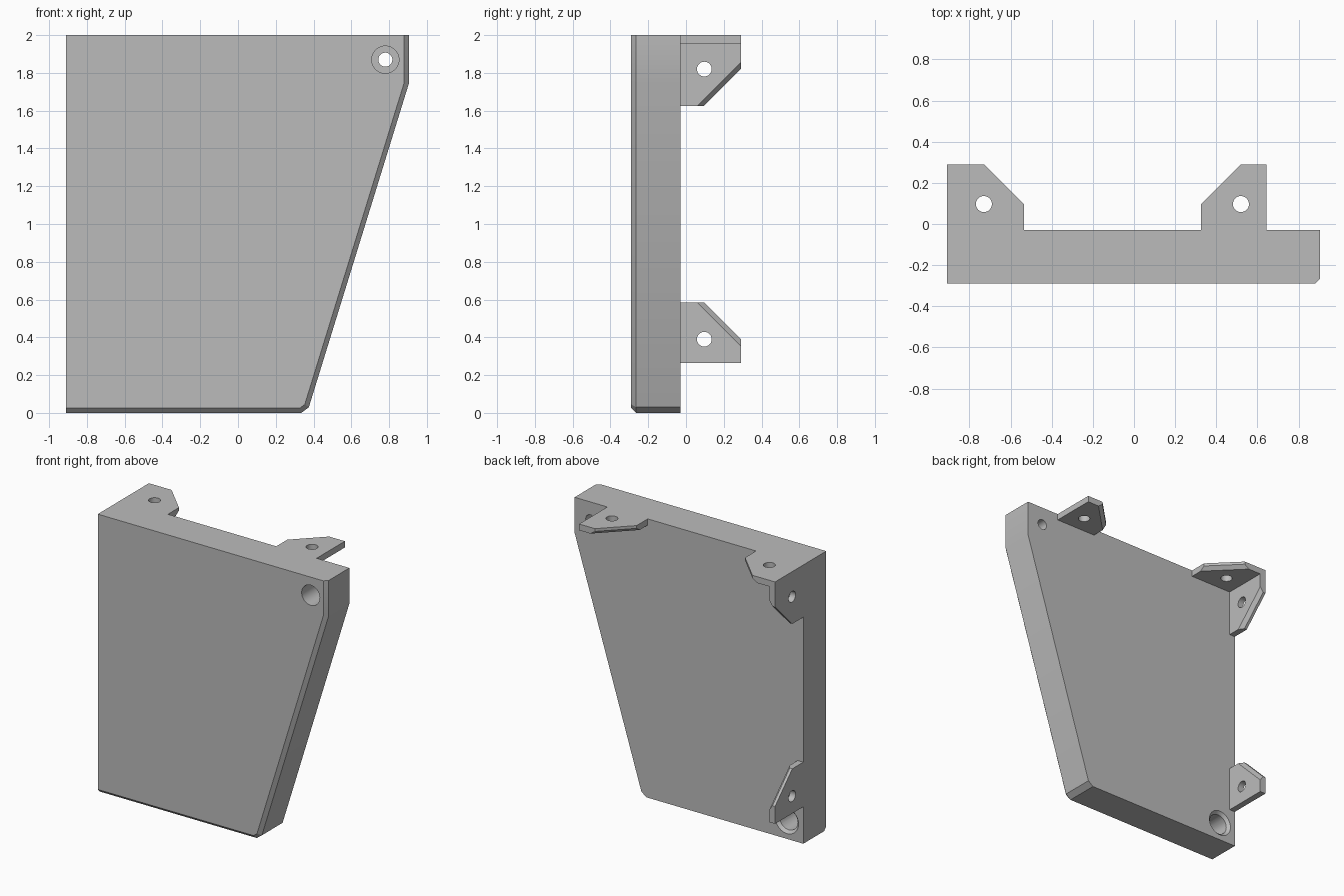
import bpy, bmesh, math
from mathutils import Vector, Matrix

cube = bpy.data.objects.get("Cube")
if cube:
    bpy.data.objects.remove(cube, do_unlink=True)

grey = bpy.data.materials.new("mid grey")
grey.use_nodes = True
colour = (0.5, 0.5, 0.5, 1)
grey.diffuse_color = colour
grey.node_tree.nodes["Principled BSDF"].inputs["Base Color"].default_value = colour

FRONT, BACK, REAR = -0.29, -0.03, 0.29
SIDE, TOP = -0.91, 2.0
THICK, CHAMFER = 0.045, 0.025


def make_object(name, bm):
    bmesh.ops.recalc_face_normals(bm, faces=bm.faces)
    mesh = bpy.data.meshes.new(name)
    bm.to_mesh(mesh)
    bm.free()
    mesh.materials.append(grey)
    obj = bpy.data.objects.new(name, mesh)
    bpy.context.collection.objects.link(obj)
    return obj


def prism(name, outline, place, depth, chamfered):
    """Extrude an outline; bevel the listed edges of the far rim."""
    bm = bmesh.new()
    near = [bm.verts.new(place(u, v, 0)) for u, v in outline]
    far = [bm.verts.new(place(u, v, depth)) for u, v in outline]
    n = len(outline)
    bm.faces.new(near)
    bm.faces.new(far)
    for i in range(n):
        j = (i + 1) % n
        bm.faces.new((near[i], near[j], far[j], far[i]))
    bmesh.ops.recalc_face_normals(bm, faces=bm.faces)
    rim = [bm.edges.get((far[i], far[(i + 1) % n])) for i in chamfered]
    bmesh.ops.bevel(bm, geom=rim, offset=CHAMFER, offset_type='OFFSET',
                    segments=1, profile=0.5, affect='EDGES')
    return make_object(name, bm)


def drill(obj, start, end, r1, r2=None):
    """Cut a round or tapered hole between two points."""
    start, end = Vector(start), Vector(end)
    axis = end - start
    turn = axis.to_track_quat('Z', 'Y').to_matrix().to_4x4()
    bm = bmesh.new()
    bmesh.ops.create_cone(bm, cap_ends=True, segments=48, radius1=r1,
                          radius2=r1 if r2 is None else r2, depth=axis.length,
                          matrix=Matrix.Translation((start + end) / 2) @ turn)
    cutter = make_object("cutter", bm)
    cutter.hide_render = True
    mod = obj.modifiers.new("hole", 'BOOLEAN')
    mod.operation = 'DIFFERENCE'
    mod.solver = 'EXACT'
    mod.object = cutter
    bpy.context.view_layer.objects.active = obj
    bpy.ops.object.modifier_apply(modifier=mod.name)
    bpy.data.objects.remove(cutter, do_unlink=True)


def smooth(obj):
    bpy.ops.object.select_all(action='DESELECT')
    obj.select_set(True)
    bpy.context.view_layer.objects.active = obj
    bpy.ops.object.shade_smooth_by_angle(angle=math.radians(25))


# Main panel, chamfered along the bottom, slanted and right front edges
panel = prism("panel",
              [(SIDE, 0), (0.335, 0), (0.375, 0.03), (0.905, 1.745), (0.905, TOP), (SIDE, TOP)],
              lambda u, v, t: (u, BACK - t, v), BACK - FRONT, range(4))

# Counterbored screw hole in the upper front corner
hx, hz = 0.78, 1.87
drill(panel, (hx, FRONT - 0.05, hz), (hx, -0.11, hz), 0.072)
drill(panel, (hx, -0.2, hz), (hx, 0.05, hz), 0.037)

# Blind socket with a tapered mouth in the lower back corner
hx, hz = -0.78, 0.13
drill(panel, (hx, BACK + 0.01, hz), (hx, BACK - 0.025, hz), 0.102, 0.067)
drill(panel, (hx, BACK + 0.02, hz), (hx, -0.23, hz), 0.072)
smooth(panel)


def tab(name, width, place):
    """Mounting tab with one cut corner and a screw hole."""
    cut = 0.195
    outline = [(0, BACK), (width, BACK), (width, REAR - cut), (width - cut, REAR), (0, REAR)]
    obj = prism(name, outline, place, THICK, [2])
    u, v = width - cut, 0.097
    drill(obj, place(u, v, -0.05), place(u, v, 0.1), 0.039)
    smooth(obj)


# Tabs flush with the top, then tabs flush with the straight side
tab("top_left_tab", 0.32, lambda u, v, t: (0.645 - u, v, TOP - t))
tab("top_right_tab", 0.375, lambda u, v, t: (SIDE + u, v, TOP - t))
tab("upper_side_tab", 0.33, lambda u, v, t: (SIDE + t, v, TOP - THICK - u))
tab("lower_side_tab", 0.32, lambda u, v, t: (SIDE + t, v, 0.265 + u))
